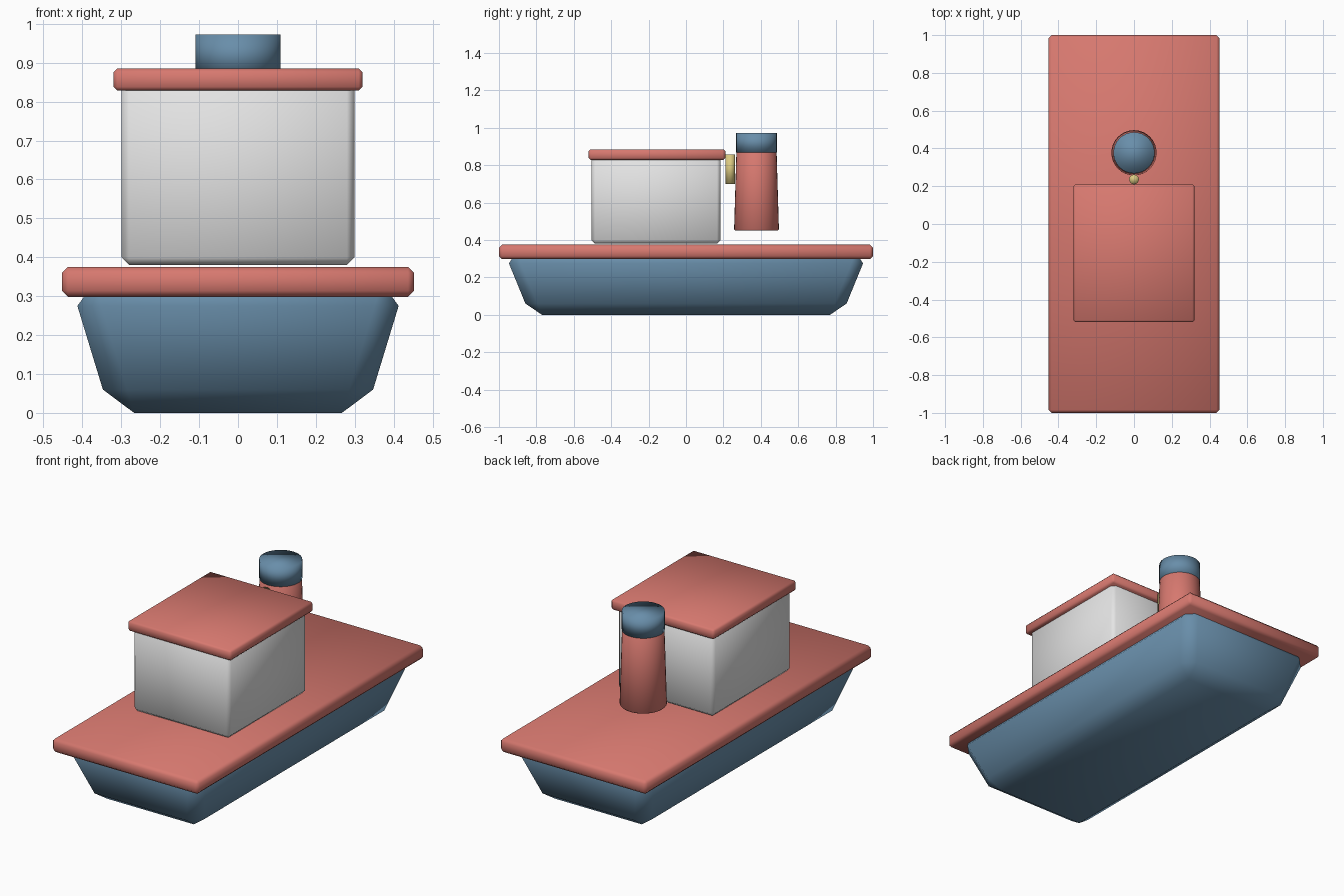
import bpy
import bmesh

if "Cube" in bpy.data.objects:
    bpy.data.objects.remove(bpy.data.objects["Cube"], do_unlink=True)


def material(name, rgb):
    m = bpy.data.materials.new(name)
    m.use_nodes = True
    m.diffuse_color = (*rgb, 1)
    m.node_tree.nodes["Principled BSDF"].inputs["Base Color"].default_value = (*rgb, 1)
    return m


red = material("red paint", (0.68, 0.19, 0.16))
blue = material("blue paint", (0.14, 0.27, 0.40))
white = material("white paint", (0.78, 0.78, 0.78))
yellow = material("yellow brass", (0.70, 0.58, 0.22))


def finish(name, bm, mat):
    bmesh.ops.recalc_face_normals(bm, faces=bm.faces)
    for f in bm.faces:
        f.smooth = True
    mesh = bpy.data.meshes.new(name)
    bm.to_mesh(mesh)
    bm.free()
    mesh.materials.append(mat)
    obj = bpy.data.objects.new(name, mesh)
    bpy.context.collection.objects.link(obj)
    return obj


def chamfered_box(name, mat, half, cut, z_range, y_mid=0, flare=(0, 0)):
    """Box with one-segment chamfers of size cut, widening upward by flare."""
    bm = bmesh.new()
    bmesh.ops.create_cube(bm, size=2)
    bmesh.ops.bevel(bm, geom=bm.edges[:], offset=0.2, segments=1,
                    profile=0.5, affect='EDGES')
    mid, half_z = sum(z_range) / 2, (z_range[1] - z_range[0]) / 2
    size = (*half, half_z)
    for v in bm.verts:
        for i in range(3):
            sign = 1 if v.co[i] > 0 else -1
            inset = 0 if abs(v.co[i]) > 0.9 else cut[i]
            v.co[i] = sign * (size[i] - inset)
        v.co.z += mid
        for i in range(2):
            v.co[i] += flare[i] * v.co.z * (1 if v.co[i] > 0 else -1)
        v.co.y += y_mid
    return finish(name, bm, mat)


def round_part(name, mat, r_low, r_high, z_range, y, sides=32, edge=0):
    """Upright tapered cylinder with optionally chamfered rims."""
    bm = bmesh.new()
    bmesh.ops.create_cone(bm, cap_ends=True, segments=sides, radius1=r_low,
                          radius2=r_high, depth=z_range[1] - z_range[0])
    if edge:
        rims = [e for e in bm.edges if any(len(f.verts) > 4 for f in e.link_faces)]
        bmesh.ops.bevel(bm, geom=rims, offset=edge, segments=1,
                        profile=0.5, affect='EDGES')
    bmesh.ops.translate(bm, verts=bm.verts, vec=(0, y, sum(z_range) / 2))
    return finish(name, bm, mat)


# Flared hull and overhanging deck
chamfered_box("hull", blue, (0.329, 0.834), (0.062, 0.064, 0.06), (0, 0.335),
              flare=(0.305, 0.41))
chamfered_box("deck", red, (0.453, 1.0), (0.016, 0.016, 0.016), (0.298, 0.375))

# Cabin with its roof
chamfered_box("cabin", white, (0.299, 0.345), (0.019, 0.019, 0.019), (0.38, 0.855),
              y_mid=-0.16)
chamfered_box("cabin_roof", red, (0.32, 0.365), (0.01, 0.01, 0.01), (0.828, 0.885),
              y_mid=-0.155)

# Funnel, its cap and the whistle beside it
round_part("funnel", red, 0.12, 0.107, (0.45, 0.89), 0.377, edge=0.006)
round_part("funnel_cap", blue, 0.109, 0.109, (0.868, 0.973), 0.377)
round_part("whistle", yellow, 0.026, 0.026, (0.70, 0.857), 0.236, sides=16)
